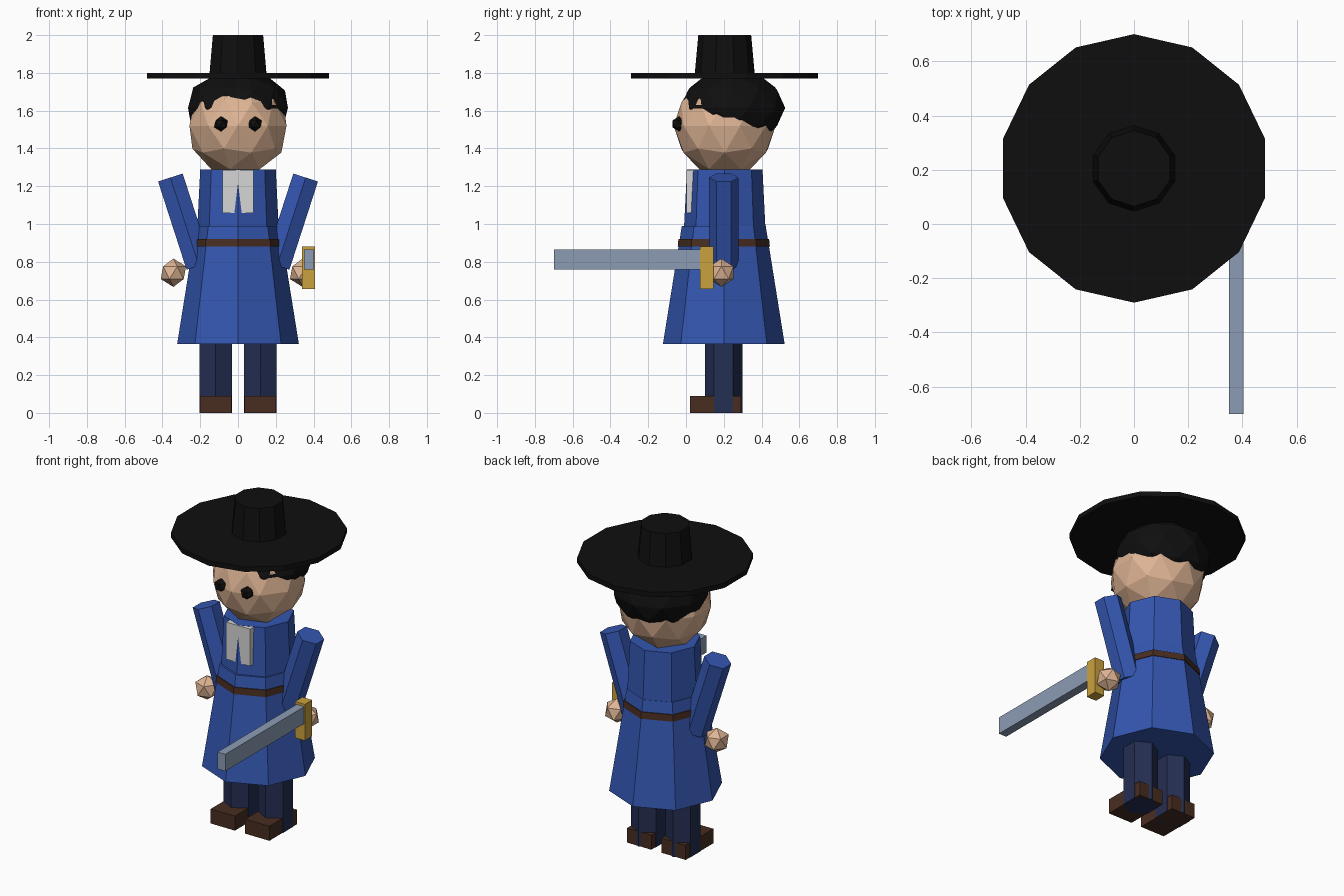
import bpy, bmesh, math
from mathutils import Matrix, Vector

if "Cube" in bpy.data.objects:
    bpy.data.objects.remove(bpy.data.objects["Cube"])

CY = 0.205  # depth axis of the body


def material(name, r, g, b):
    """Flat colour given as 0-255 sRGB, stored linear."""
    lin = [c / 255 / 12.92 if c < 10 else ((c / 255 + 0.055) / 1.055) ** 2.4 for c in (r, g, b)]
    m = bpy.data.materials.new(name)
    m.diffuse_color = (*lin, 1)
    m.use_nodes = True
    m.node_tree.nodes["Principled BSDF"].inputs["Base Color"].default_value = m.diffuse_color
    return m


BLUE = material("coat blue", 52, 86, 176)
NAVY = material("trouser navy", 36, 46, 82)
SKIN = material("skin", 222, 180, 148)
BLACK = material("black", 15, 15, 15)
BROWN = material("leather brown", 72, 45, 33)
WHITE = material("collar white", 214, 214, 214)
GOLD = material("gold", 202, 162, 62)
STEEL = material("steel", 140, 156, 180)


def finish(name, bm, mat):
    me = bpy.data.meshes.new(name)
    bm.to_mesh(me)
    bm.free()
    me.materials.append(mat)
    ob = bpy.data.objects.new(name, me)
    bpy.context.collection.objects.link(ob)
    return ob


def tube(name, mat, sides, r0, r1, p0, p1):
    """Tapered prism with closed ends from p0 to p1 (axis in the xz plane)."""
    p0, p1 = Vector(p0), Vector(p1)
    d = p1 - p0
    bm = bmesh.new()
    bmesh.ops.create_cone(bm, cap_ends=True, segments=sides, radius1=r0, radius2=r1, depth=d.length,
                          matrix=Matrix.Translation((p0 + p1) / 2) @ Matrix.Rotation(math.atan2(d.x, d.z), 4, 'Y'))
    return finish(name, bm, mat)


def ball(name, mat, subdiv, r, centre, zscale=1.0):
    bm = bmesh.new()
    bmesh.ops.create_icosphere(bm, subdivisions=subdiv, radius=r,
                               matrix=Matrix.Translation(centre) @ Matrix.Diagonal((1, 1, zscale, 1)))
    return finish(name, bm, mat)


def box(name, mat, lo, hi):
    lo, hi = Vector(lo), Vector(hi)
    bm = bmesh.new()
    bmesh.ops.create_cube(bm, size=1, matrix=Matrix.Translation((lo + hi) / 2) @ Matrix.Diagonal((*(hi - lo), 1)))
    return finish(name, bm, mat)


# Coat: upper body, flared skirt, belt, collar
tube("coat_body", BLUE, 8, 0.215, 0.20, (0, CY, 0.99), (0, CY, 1.288))
tube("coat_skirt", BLUE, 8, 0.322, 0.222, (0, 0.2, 0.366), (0, 0.2, 0.99))
tube("belt", BROWN, 8, 0.244, 0.240, (0, 0.2, 0.88), (0, 0.2, 0.92))
box("collar", WHITE, (-0.082, 0.0015, 1.057), (0.082, 0.05, 1.287))

# Head, hair and hat
ball("head", SKIN, 2, 0.27, (0, CY, 1.52))
ball("hair", BLACK, 2, 0.278, (0, 0.247, 1.615), 0.74)
tube("hat_brim", BLACK, 14, 0.495, 0.495, (0, CY, 1.77), (0, CY, 1.80))
tube("hat_crown", BLACK, 10, 0.16, 0.14, (0, CY, 1.78), (0, CY, 2.0))

# Paired parts
for side, s in (("left", -1), ("right", 1)):
    ball(side + "_eye", BLACK, 1, 0.04, (s * 0.09, -0.038, 1.53))
    tube(side + "_arm", BLUE, 6, 0.079, 0.079, (s * 0.207, 0.2, 0.779), (s * 0.358, 0.2, 1.246))
    ball(side + "_hand", SKIN, 1, 0.075, (s * 0.342, 0.187, 0.742))
    tube(side + "_leg", NAVY, 6, 0.099, 0.099, (s * 0.118, 0.199, 0), (s * 0.118, 0.199, 0.5))
    box(side + "_shoe", BROWN, (s * 0.118 - 0.083, 0.02, 0), (s * 0.118 + 0.083, 0.29, 0.09))

# Sword held forward in the right hand
box("sword_blade", STEEL, (0.35, -0.70, 0.76), (0.403, 0.10, 0.865))
box("sword_guard", GOLD, (0.34, 0.073, 0.655), (0.407, 0.145, 0.88))
